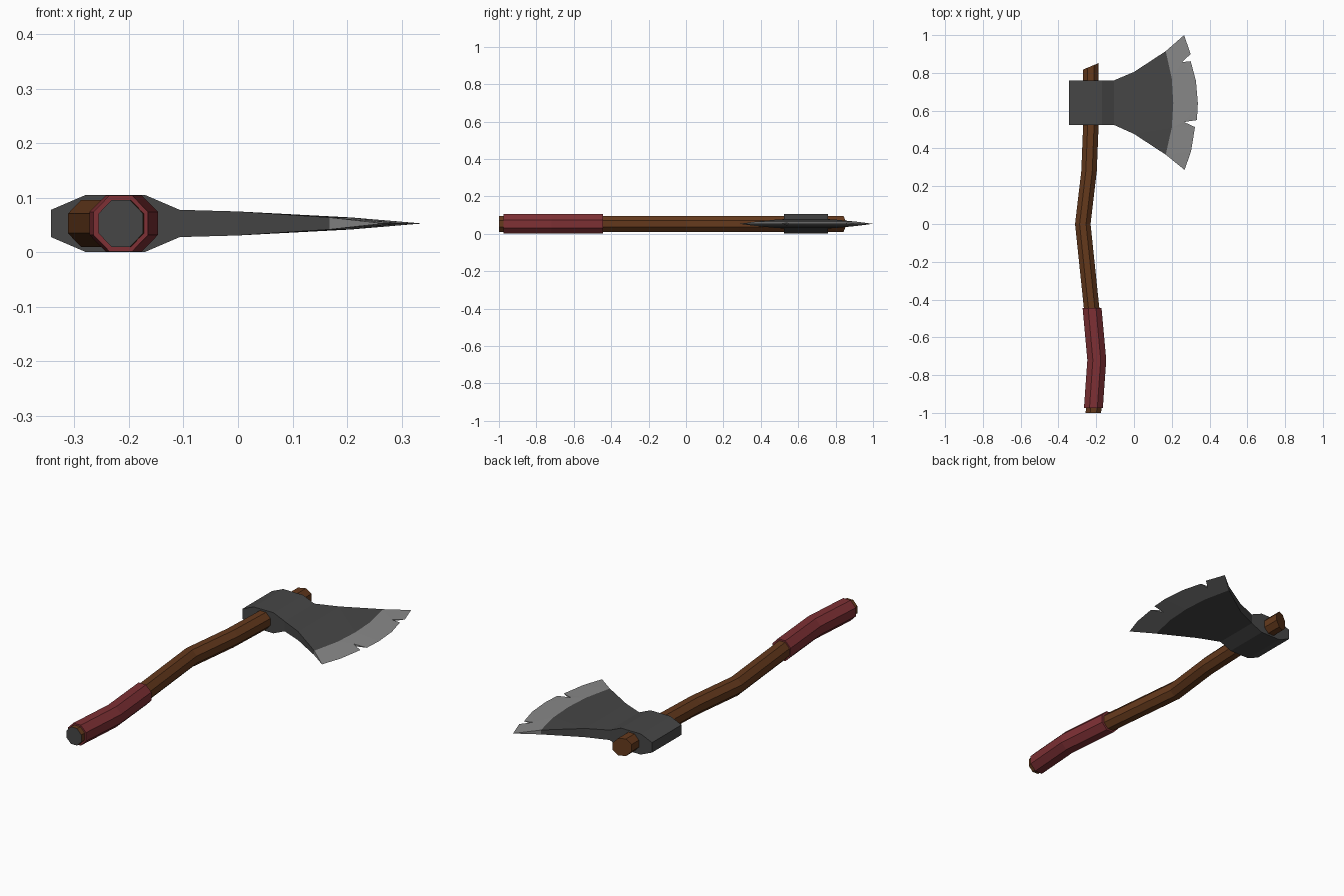
import bpy, bmesh, math
from mathutils import Vector

if "Cube" in bpy.data.objects:
    bpy.data.objects.remove(bpy.data.objects["Cube"])

ZC = 0.053


def material(name, rgb):
    m = bpy.data.materials.new(name)
    m.diffuse_color = (*rgb, 1)
    m.use_nodes = True
    m.node_tree.nodes["Principled BSDF"].inputs["Base Color"].default_value = m.diffuse_color
    return m


WOOD = material("wood", (0.13, 0.042, 0.012))
WRAP = material("red_wrap", (0.21, 0.03, 0.035))
STEEL = material("dark_steel", (0.062, 0.062, 0.062))
EDGE = material("bare_steel", (0.25, 0.25, 0.25))


def finish(name, bm, mats):
    bmesh.ops.remove_doubles(bm, verts=bm.verts, dist=1e-5)
    bmesh.ops.recalc_face_normals(bm, faces=bm.faces)
    me = bpy.data.meshes.new(name)
    bm.to_mesh(me)
    bm.free()
    for m in mats:
        me.materials.append(m)
    ob = bpy.data.objects.new(name, me)
    bpy.context.collection.objects.link(ob)
    return ob


def octagon_rod(name, path, half_w, half_h, mats, end_tilt=0.0):
    """Eight-sided rod following (x, y) points; end_tilt slants the far end."""
    bm = bmesh.new()
    k = 1 / math.cos(math.pi / 8)
    rings = []
    for i, (x, y) in enumerate(path):
        tilt = end_tilt if i == len(path) - 1 else 0
        ring = []
        for j in range(8):
            a = math.pi / 8 + j * math.pi / 4
            dx, dz = half_w * k * math.cos(a), half_h * k * math.sin(a)
            ring.append(bm.verts.new((x + dx, y + tilt * dx, ZC + dz)))
        rings.append(ring)
    for r, s in zip(rings, rings[1:]):
        for j in range(8):
            n = (j + 1) % 8
            bm.faces.new((r[j], r[n], s[n], s[j]))
    butt = bm.faces.new(rings[0])
    bm.faces.new(rings[-1])
    butt.material_index = len(mats) - 1
    return finish(name, bm, mats)


def slab(name, pts, faces, rim, mat):
    """Mirrored plate: pts are (x, y, half thickness); rim is walled."""
    bm = bmesh.new()
    top = [bm.verts.new((x, y, ZC + h)) for x, y, h in pts]
    low = [bm.verts.new((x, y, ZC - h)) for x, y, h in pts]
    for f in faces:
        bm.faces.new([top[i] for i in f])
        bm.faces.new([low[i] for i in reversed(f)])
    for a, b in zip(rim, rim[1:]):
        if pts[a][2] or pts[b][2]:
            bm.faces.new((top[a], low[a], low[b], top[b]))
    bmesh.ops.triangulate(bm, faces=[f for f in bm.faces if len(f.verts) > 4])
    return finish(name, bm, [mat])


# Handle with grey butt face, and the wrapped grip
octagon_rod("handle",
            [(-0.215, -1.0), (-0.197, -0.72), (-0.225, -0.44), (-0.271, 0.0),
             (-0.238, 0.28), (-0.228, 0.53), (-0.228, 0.835)],
            0.041, 0.043, [WOOD, STEEL], end_tilt=0.42)
octagon_rod("grip", [(-0.215, -0.975), (-0.197, -0.72), (-0.222, -0.445)],
            0.05, 0.0515, [WRAP])

# Curve where the dark head meets the ground bevel
bevel = [(0.168, 0.367, 0.011), (0.2, 0.51, 0.011), (0.208, 0.64, 0.011),
         (0.2, 0.77, 0.011), (0.168, 0.915, 0.011)]

# Axe head: stations (x, y low, y high, half thickness) from poll to blade
stations = [(-0.343, 0.525, 0.76, 0.025), (-0.28, 0.525, 0.76, 0.052),
            (-0.17, 0.525, 0.76, 0.052), (-0.107, 0.525, 0.76, 0.025),
            (0.0, 0.477, 0.805, 0.022)]
pts = []
for x, lo, hi, h in stations:
    pts += [(x, lo, h), (x, hi, h)]
n = len(pts)
faces = [(i, i + 2, i + 3, i + 1) for i in range(0, n - 2, 2)]
faces.append((n - 2, *range(n, n + 5), n - 1))
rim = [n, *range(n - 2, -1, -2), *range(1, n, 2), n + 4]
slab("axe_head", pts + bevel, faces, rim, STEEL)

# Cutting edge with two nicks (nick roots keep some thickness)
edge = [(0.268, 0.286, 0), (0.302, 0.386, 0), (0.323, 0.513, 0),
        (0.265, 0.54, 0.006), (0.333, 0.55, 0), (0.338, 0.64, 0),
        (0.328, 0.757, 0), (0.3, 0.862, 0), (0.254, 0.857, 0.005),
        (0.3, 0.9, 0), (0.265, 1.0, 0)]
faces = [(0, 5, 6, 7, 8, 1), (1, 8, 9, 10, 2), (2, 10, 11, 3),
         (3, 11, 12, 13, 4), (4, 13, 14, 15)]
slab("cutting_edge", bevel + edge, faces, [0, *range(5, 16), 4], EDGE)
